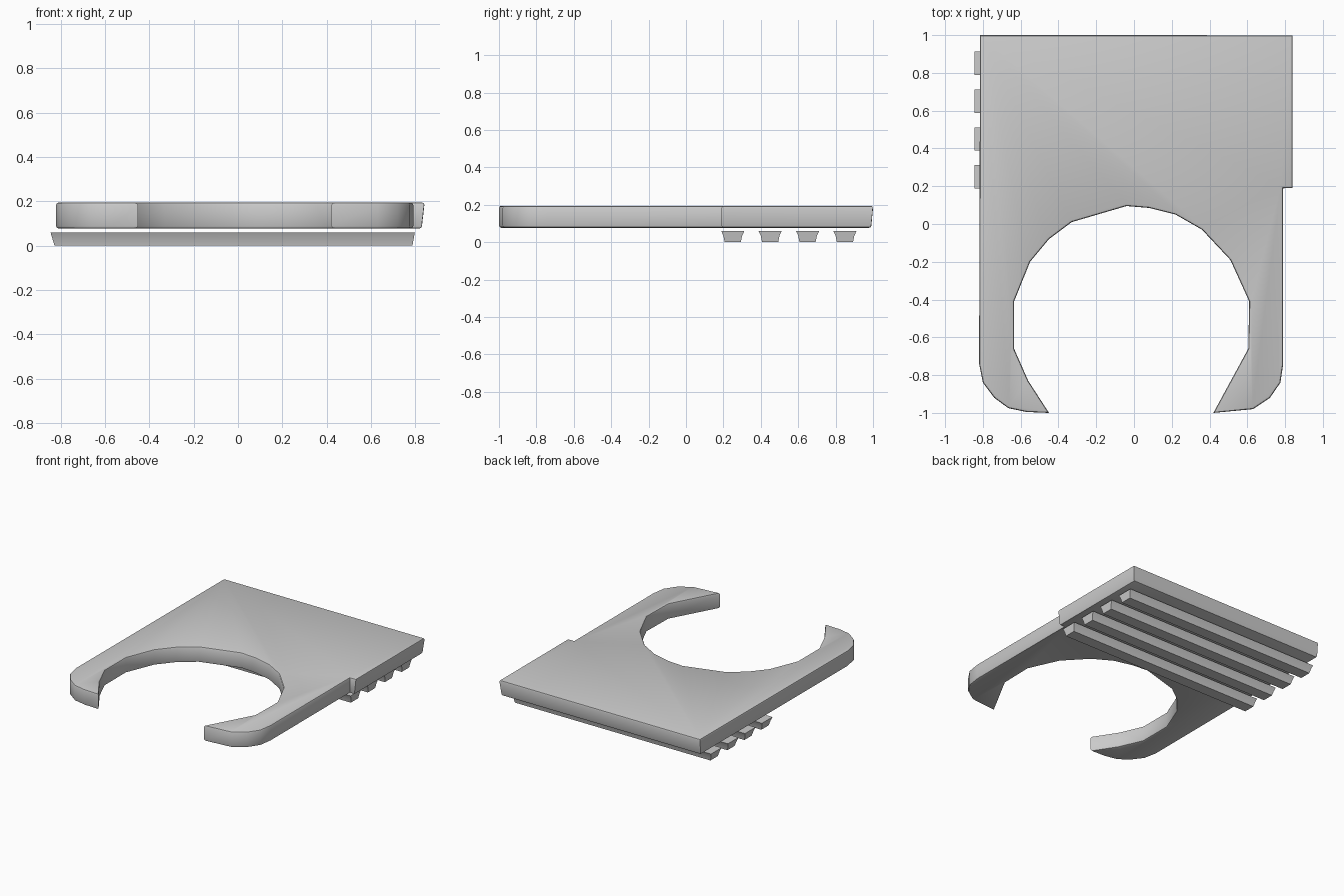
import bpy, bmesh

if "Cube" in bpy.data.objects:
    bpy.data.objects.remove(bpy.data.objects["Cube"])

RIGHT, BACK = 0.84, 1.0


def make_object(name, bm):
    bmesh.ops.recalc_face_normals(bm, faces=bm.faces)
    mesh = bpy.data.meshes.new(name)
    bm.to_mesh(mesh)
    bm.free()
    obj = bpy.data.objects.new(name, mesh)
    bpy.context.collection.objects.link(obj)
    bpy.ops.object.select_all(action='DESELECT')
    obj.select_set(True)
    bpy.context.view_layer.objects.active = obj
    bpy.ops.object.shade_smooth_by_angle(angle=0.7)
    return obj


def prism(points, direction):
    """Closed solid from a loop of 3D points swept along a direction."""
    bm = bmesh.new()
    face = bm.faces.new([bm.verts.new(p) for p in points])
    ext = bmesh.ops.extrude_face_region(bm, geom=[face], use_keep_orig=True)
    moved = [g for g in ext['geom'] if isinstance(g, bmesh.types.BMVert)]
    bmesh.ops.translate(bm, verts=moved, vec=direction)
    bmesh.ops.recalc_face_normals(bm, faces=bm.faces)
    return bm


# Plate with two curved arms around a round opening
outer = [(0.42, -1.0), (0.63, -0.98), (0.72, -0.92), (0.775, -0.84),
         (0.79, -0.74), (0.79, 0.19), (RIGHT, 0.19), (RIGHT, BACK),
         (-0.815, BACK), (-0.82, -0.74), (-0.80, -0.84), (-0.74, -0.92),
         (-0.665, -0.975), (-0.57, -0.995), (-0.45, -1.0)]
opening = [(-0.56, -0.83), (-0.635, -0.66), (-0.635, -0.41), (-0.55, -0.2),
           (-0.45, -0.08), (-0.33, 0.01), (-0.04, 0.095), (0.08, 0.085),
           (0.22, 0.05), (0.36, -0.03), (0.51, -0.19), (0.61, -0.41),
           (0.605, -0.66)]
bm = prism([(x, y, 0.077) for x, y in outer + opening], (0, 0, 0.118))

# Underside drawn in a little along the wide end
for v in bm.verts:
    if v.co.z < 0.1:
        if v.co.x > RIGHT - 0.01:
            v.co.x -= 0.012
        if v.co.y > BACK - 0.01:
            v.co.y -= 0.01

# Softened upper and lower rims
rims = [e for e in bm.edges if abs(e.verts[0].co.z - e.verts[1].co.z) < 0.01]
bmesh.ops.bevel(bm, geom=rims, offset=0.012, segments=2, profile=0.5,
                affect='EDGES')
make_object("forked_plate", bm)

# Four tapered ribs below the wide end
profile = [(-0.062, 0.06), (-0.05, 0.035), (-0.043, 0.0),
           (0.043, 0.0), (0.05, 0.035), (0.062, 0.06)]
for i in range(4):
    y0 = 0.25 + 0.2 * i
    bm = prism([(-0.845, y0 + y, z) for y, z in profile], (1.642, 0, 0))
    for v in bm.verts:
        inset = 0.018 * (1 - v.co.z / 0.06)
        v.co.x += inset if v.co.x < 0 else -inset * 0.6
    make_object(f"under_rib_{i + 1}", bm)
